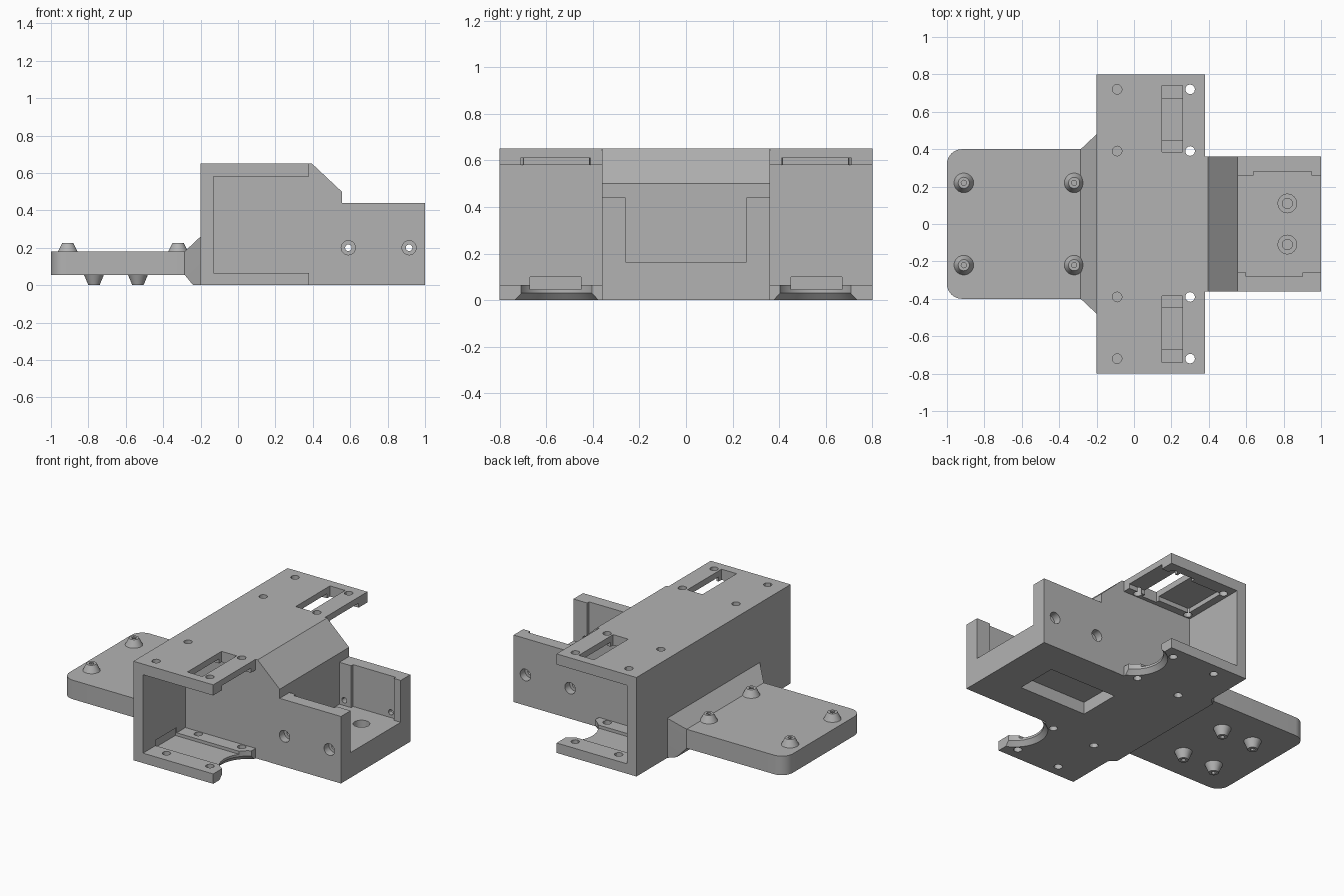
import bpy, bmesh, math
from mathutils import Vector, Matrix

if "Cube" in bpy.data.objects:
    bpy.data.objects.remove(bpy.data.objects["Cube"])

grey = bpy.data.materials.new("plain grey")
grey.diffuse_color = (0.45, 0.45, 0.45, 1)
grey.use_nodes = True
grey.node_tree.nodes["Principled BSDF"].inputs["Base Color"].default_value = grey.diffuse_color


def finish(name, bm):
    bmesh.ops.recalc_face_normals(bm, faces=bm.faces)
    me = bpy.data.meshes.new(name)
    bm.to_mesh(me)
    bm.free()
    me.materials.append(grey)
    ob = bpy.data.objects.new(name, me)
    bpy.context.collection.objects.link(ob)
    return ob


def box(name, x0, x1, y0, y1, z0, z1):
    y0, y1 = sorted((y0, y1))
    bm = bmesh.new()
    bmesh.ops.create_cube(bm, size=1)
    for v in bm.verts:
        v.co = ((x0 + x1) / 2 + v.co.x * (x1 - x0),
                (y0 + y1) / 2 + v.co.y * (y1 - y0),
                (z0 + z1) / 2 + v.co.z * (z1 - z0))
    return finish(name, bm)


def extrude(name, points, direction):
    """Closed polygon of 3D points swept along a direction."""
    bm = bmesh.new()
    face = bm.faces.new([bm.verts.new(p) for p in points])
    ext = bmesh.ops.extrude_face_region(bm, geom=[face], use_keep_orig=True)
    moved = [g for g in ext["geom"] if isinstance(g, bmesh.types.BMVert)]
    bmesh.ops.translate(bm, verts=moved, vec=direction)
    return finish(name, bm)


def cone(name, start, end, r0, r1, seg=24):
    """Cylinder or cone frustum between two points."""
    a, b = Vector(start), Vector(end)
    bm = bmesh.new()
    rot = Vector((0, 0, 1)).rotation_difference(b - a).to_matrix().to_4x4()
    bmesh.ops.create_cone(bm, cap_ends=True, segments=seg, radius1=r0, radius2=r1,
                          depth=(b - a).length,
                          matrix=Matrix.Translation((a + b) / 2) @ rot)
    return finish(name, bm)


def combine(target, others, operation):
    """Apply booleans one by one and discard the helpers."""
    for other in others:
        other.hide_render = True
        mod = target.modifiers.new("cut", 'BOOLEAN')
        mod.operation, mod.solver, mod.object = operation, 'EXACT', other
        bpy.context.view_layer.objects.active = target
        bpy.ops.object.modifier_apply(modifier=mod.name)
        bpy.data.objects.remove(other)


# Main housing: C-shaped cross channel joined to the solid core with its sloped hood
channel = [(-.2, 0), (.38, 0), (.38, .065), (-.13, .065),
           (-.13, .58), (.38, .58), (.38, .65), (-.2, .65)]
core = [(-.2, 0), (1, 0), (1, .44), (.555, .44), (.555, .5), (.395, .65), (-.2, .65)]
housing = extrude("housing", [(x, -.8, z) for x, z in channel], (0, 1.6, 0))
combine(housing, [extrude("core", [(x, -.36, z) for x, z in core], (0, .72, 0))], 'UNION')

cuts = [
    box("tray_cavity", .555, 1.1, -.26, .26, .165, .6),
    box("left_wall_recess", .64, .95, .25, .28, .165, .6),
    box("right_wall_recess", .60, .90, -.28, -.25, .165, .6),
    box("underside_pocket", .27, .76, -.14, .14, -.05, .08),
]
for s in (-1, 1):
    # Slot and grooves of each side bay
    cuts += [
        box("top_slot", .15, .26, s * .385, s * .74, .5, .7),
        box("top_groove", -.08, .45, s * .41, s * .71, .55, .61),
        box("floor_groove", -.14, .45, s * .45, s * .67, .045, .1),
        # Round flared cutout at the front of the lower plate
        cone("cutout", (.46, s * .555, -.05), (.46, s * .555, .2), .172, .172, 48),
        cone("cutout_flare", (.46, s * .555, -.01), (.46, s * .555, .03), .205, .172, 48),
    ]
    # Screw holes in both plates
    for y in (.39, .72):
        for x in (-.09, .30):
            cuts.append(cone("top_hole", (x, s * y, .5), (x, s * y, .7), .026, .026, 12))
        for x in (-.015, .30):
            cuts.append(cone("floor_hole", (x, s * y, -.1), (x, s * y, .15), .026, .026, 12))
    # Countersunk holes through the tray walls
    for x in (.59, .915):
        cuts += [
            cone("wall_hole", (x, s * .2, .2), (x, s * .4, .2), .018, .018, 12),
            cone("wall_sink", (x, s * .31, .2), (x, s * .4, .2), .038, .038),
        ]
    # Stepped holes in the tray floor
    cuts += [
        cone("tray_sink", (.82, s * .11, .1), (.82, s * .11, .3), .05, .05),
        cone("tray_hole", (.82, s * .11, .05), (.82, s * .11, .2), .027, .027),
    ]
combine(housing, cuts, 'DIFFERENCE')

# Rear plate with rounded outer corners
r = .08
outline = [(-.28, -.4, .055), (-.28, .4, .055)]
for cy, start in ((.4 - r, 90), (-.4 + r, 180)):
    for i in range(9):
        t = math.radians(start + i * 90 / 8)
        outline.append((-1 + r + r * math.cos(t), cy + r * math.sin(t), .055))
plate = extrude("rear_plate", outline, (0, 0, .125))

# Flared gusset between plate and housing
bm = bmesh.new()
for s in (-1, 1):
    for x, y, z in ((-.285, .4, .055), (-.285, .4, .18), (-.2, .48, .26),
                    (-.2, .48, 0), (-.24, .44, 0)):
        bm.verts.new((x, s * y, z))
bmesh.ops.convex_hull(bm, input=bm.verts)
bmesh.ops.dissolve_limit(bm, angle_limit=.02, verts=bm.verts, edges=bm.edges)
gusset = finish("gusset", bm)

# Tapered standoffs above and below the plate, each with a pilot hole
parts = [housing, plate, gusset]
for name, xs, y, z0, z1 in (("upper_standoff", (-.91, -.32), .22, .175, .225),
                            ("lower_standoff", (-.77, -.535), .18, .06, 0)):
    for x in xs:
        for s in (-1, 1):
            post = cone(name, (x, s * y, z0), (x, s * y, z1), .055, .03)
            d = math.copysign(.02, z1 - z0)
            combine(post, [cone("pilot", (x, s * y, z1 - 2 * d), (x, s * y, z1 + d),
                                .014, .014, 12)], 'DIFFERENCE')
            parts.append(post)

# Smooth the round surfaces, keep edges sharp
bpy.ops.object.select_all(action='DESELECT')
for ob in parts:
    ob.select_set(True)
bpy.context.view_layer.objects.active = housing
bpy.ops.object.shade_smooth_by_angle()
